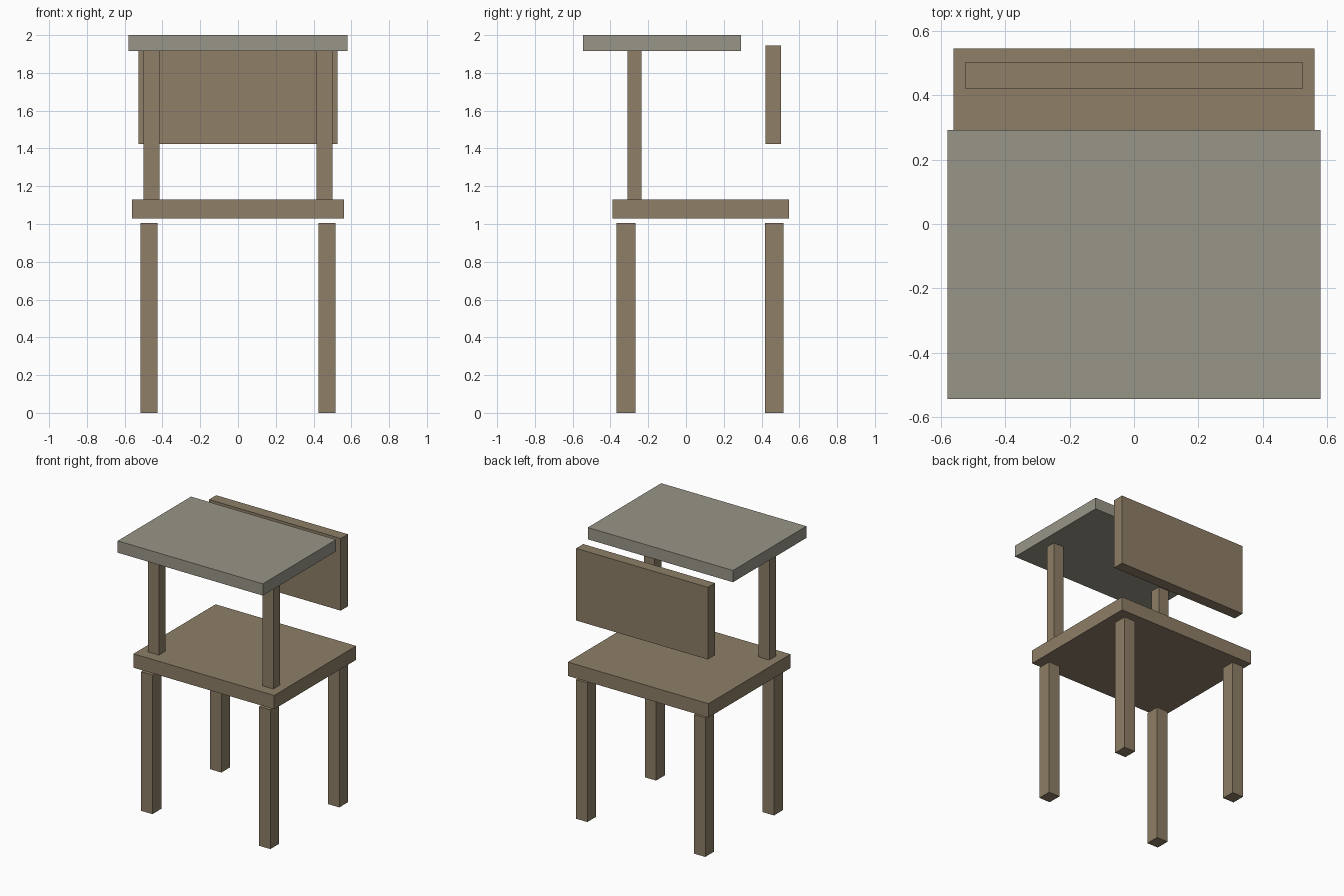
import bpy

if "Cube" in bpy.data.objects:
    bpy.data.objects.remove(bpy.data.objects["Cube"])


def srgb(r, g, b):
    def lin(c):
        c /= 255
        return c / 12.92 if c <= 0.04045 else ((c + 0.055) / 1.055) ** 2.4
    return (lin(r), lin(g), lin(b), 1.0)


def material(name, colour):
    m = bpy.data.materials.new(name)
    m.diffuse_color = colour
    m.use_nodes = True
    m.node_tree.nodes["Principled BSDF"].inputs["Base Color"].default_value = m.diffuse_color
    return m


wood = material("brown wood", srgb(142, 126, 103))
stone = material("grey top", srgb(152, 149, 135))


def box(name, x, y, z, mat):
    """Flat-sided box from its (min, max) range on each axis."""
    bpy.ops.mesh.primitive_cube_add(size=1)
    ob = bpy.context.object
    ob.name = name
    for v in ob.data.vertices:
        v.co = [lo + (c + 0.5) * (hi - lo) for c, (lo, hi) in zip(v.co, (x, y, z))]
    ob.data.materials.append(mat)
    return ob


# Seat, floating back panel and raised top slab
box("seat", (-0.562, 0.562), (-0.39, 0.546), (1.03, 1.13), wood)
box("back_panel", (-0.526, 0.526), (0.421, 0.502), (1.423, 1.944), wood)
box("top_slab", (-0.58, 0.58), (-0.545, 0.292), (1.915, 2.0), stone)

# Legs and top supports on both sides
for side, s in (("left", -1), ("right", 1)):
    leg_x = sorted((s * 0.426, s * 0.516))
    box(side + "_front_leg", leg_x, (-0.368, -0.267), (0, 1.005), wood)
    box(side + "_back_leg", leg_x, (0.419, 0.517), (0, 1.005), wood)
    post_x = sorted((s * 0.415, s * 0.5))
    box(side + "_top_support", post_x, (-0.311, -0.236), (1.13, 1.915), wood)
